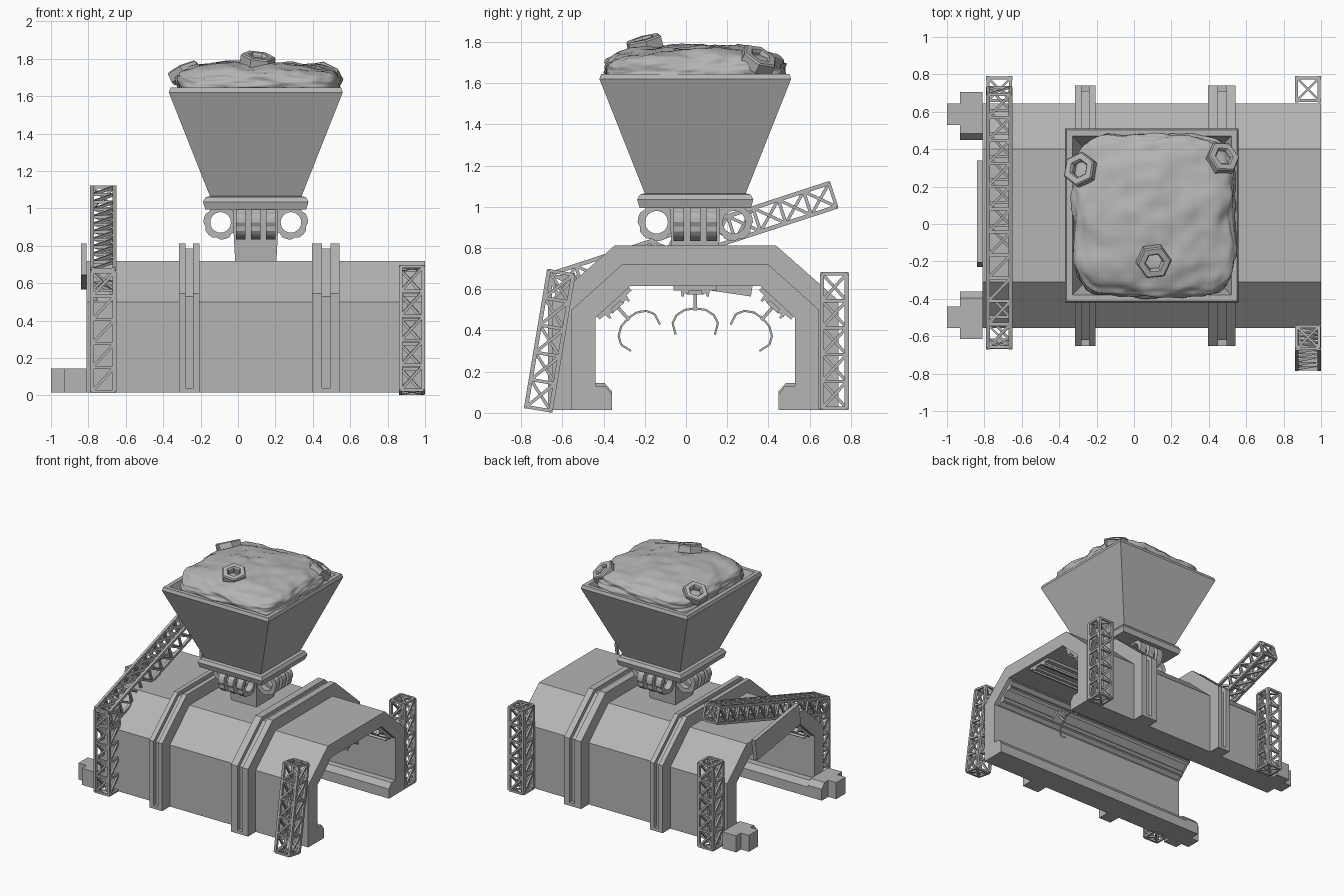
import bpy, bmesh, math
from mathutils import Vector, Matrix, noise

if "Cube" in bpy.data.objects:
    bpy.data.objects.remove(bpy.data.objects["Cube"])

CY = 0.045          # tunnel centre line in y
HX = 0.095          # hopper centre in x

# one dark grey for the whole model
GREY = bpy.data.materials.new("dark_grey")
GREY.diffuse_color = (0.46, 0.46, 0.46, 1)
GREY.use_nodes = True
GREY.node_tree.nodes["Principled BSDF"].inputs["Base Color"].default_value = GREY.diffuse_color


def finish(name, bm, smooth=False):
    bmesh.ops.recalc_face_normals(bm, faces=bm.faces)
    me = bpy.data.meshes.new(name)
    bm.to_mesh(me)
    bm.free()
    me.materials.append(GREY)
    ob = bpy.data.objects.new(name, me)
    bpy.context.collection.objects.link(ob)
    if smooth:
        me.shade_smooth()
    return ob


def extrude_x(name, pts, x0, x1):
    """Extrude a (y, z) outline along x."""
    bm = bmesh.new()
    f = bm.faces.new([bm.verts.new((x0, y, z)) for y, z in pts])
    r = bmesh.ops.extrude_face_region(bm, geom=[f])
    vs = [v for v in r["geom"] if isinstance(v, bmesh.types.BMVert)]
    bmesh.ops.translate(bm, verts=vs, vec=(x1 - x0, 0, 0))
    if not f.is_valid or len(f.link_loops if hasattr(f, "link_loops") else f.loops) == 0:
        pass
    elif all(len(e.link_faces) < 2 for e in f.edges):
        f.normal_flip()
    return finish(name, bm)


def add_box(bm, lo, hi, mat=Matrix()):
    lo, hi = Vector(lo), Vector(hi)
    bmesh.ops.create_cube(bm, size=1, matrix=mat @ Matrix.Translation((lo + hi) / 2)
                          @ Matrix.Diagonal((*(hi - lo), 1)))


def box(name, lo, hi, mat=Matrix()):
    bm = bmesh.new()
    add_box(bm, lo, hi, mat)
    return finish(name, bm)


def add_bar(bm, a, b, w=0.014):
    a, b = Vector(a), Vector(b)
    d = b - a
    m = Matrix.Translation((a + b) / 2) @ d.to_track_quat('Z', 'Y').to_matrix().to_4x4()
    bmesh.ops.create_cube(bm, size=1, matrix=m @ Matrix.Diagonal((w, w, d.length, 1)))


def loft(name, rings, mat=Matrix(), closed=False):
    """Skin a list of equal-length point loops."""
    bm = bmesh.new()
    rows = [[bm.verts.new(mat @ Vector(p)) for p in r] for r in rings]
    n = len(rows[0])
    pairs = list(zip(rows, rows[1:])) + ([(rows[-1], rows[0])] if closed else [])
    for a, b in pairs:
        for i in range(n):
            bm.faces.new((a[i], a[(i + 1) % n], b[(i + 1) % n], b[i]))
    if not closed:
        bm.faces.new(rows[0])
        bm.faces.new(rows[-1])
    return finish(name, bm)


def circle(n, r, z, tooth=0.0):
    rad = [r - tooth * (i % 4 == 3) for i in range(n)]
    return [(q * math.cos(math.tau * i / n), q * math.sin(math.tau * i / n), z) for i, q in enumerate(rad)]


# tunnel shell with inward feet
half_in = [(0.405, 0.015), (0.405, 0.09), (0.435, 0.13), (0.485, 0.13), (0.485, 0.46), (0.315, 0.615)]
half_out = [(0.6, 0.015), (0.6, 0.5), (0.355, 0.72)]


def arch(outer, inner):
    m = lambda pts, s: [(CY + s * y, z) for y, z in pts]
    return m(outer, -1) + m(outer[::-1], 1) + m(inner, 1) + m(inner[::-1], -1)


extrude_x("tunnel_shell", arch(half_out, half_in), -0.81, 1.0)

# reinforcing ribs: two raised strips with a recessed strip between
rib_out = [(0.696, 0.015), (0.696, 0.545), (0.39, 0.813)]
rib_mid = [(0.665, 0.04), (0.665, 0.53), (0.38, 0.785)]
for k, (a, b, c, d) in enumerate([(-0.315, -0.28, -0.24, -0.205), (0.395, 0.45, 0.495, 0.543)]):
    extrude_x(f"rib_{k}_strip_left", arch(rib_out, half_out), a, b)
    extrude_x(f"rib_{k}_strip_right", arch(rib_out, half_out), c, d)
    extrude_x(f"rib_{k}_recess", arch(rib_mid, [(0.6, 0.04)] + half_out[1:]), b, c)
    for s in (-1, 1):
        y0, y1 = sorted((CY + s * 0.6, CY + s * 0.696))
        box(f"rib_{k}_foot", (b, y0, 0.015), (c, y1, 0.04))

# buffer blocks at the feet
for s in (-1, 1):
    pts = [(0.405, 0.015), (0.405, 0.105), (0.44, 0.145), (0.66, 0.145), (0.66, 0.015)]
    extrude_x("buffer_base", [(CY + s * y, z) for y, z in pts], -0.93, -0.81)
    y0, y1 = sorted((CY + s * 0.485, CY + s * 0.6))
    box("buffer_head", (-1.0, y0, 0.015), (-0.93, y1, 0.145))

# crooked sign board on the rear opening
extrude_x("sign_board", [(-0.23, 0.645), (0.315, 0.565), (0.34, 0.73), (-0.205, 0.812)], -0.84, -0.81)


# lattice trusses
def truss(name, p0, p1, n, h=0.06):
    bm = bmesh.new()
    p0, p1 = Vector(p0), Vector(p1)
    d = (p1 - p0).normalized()
    u = Vector((1, 0, 0))
    v = d.cross(u)
    cor = [u * a * h + v * b * h for a, b in ((-1, -1), (1, -1), (1, 1), (-1, 1))]
    at = lambda i: p0.lerp(p1, i / n)
    for i in range(4):
        c, e = cor[i], cor[(i + 1) % 4]
        add_bar(bm, p0 + c, p1 + c, 0.02)
        for j in range(n + 1):
            add_bar(bm, at(j) + c, at(j) + e, 0.016)
            if j < n:
                add_bar(bm, at(j) + c, at(j + 1) + e, 0.015)
    for p in (p0, p1):
        add_bar(bm, p + cor[0], p + cor[2], 0.012)
        add_bar(bm, p + cor[1], p + cor[3], 0.012)
    finish(name, bm)


truss("truss_leg_back_left", (-0.72, 0.72, 0.022), (-0.72, 0.72, 0.675), 5)
truss("truss_leg_front_left", (-0.72, -0.6, 0.022), (-0.72, -0.6, 0.66), 5)
truss("truss_leg_back_right", (0.93, 0.72, 0.022), (0.93, 0.72, 0.675), 5)
truss("truss_leg_leaning", (0.93, -0.716, 0.02), (0.93, -0.606, 0.68), 5)
truss("truss_fallen_beam", (-0.72, -0.64, 0.617), (-0.72, 0.712, 1.057), 11)

# hopper with collar and hollow bowl
square = lambda h, z: [(HX + a * h, CY + b * h, z) for a, b in ((-1, -1), (1, -1), (1, 1), (-1, 1))]
loft("hopper", [square(*p) for p in (
    (0.25, 0.995), (0.27, 0.995), (0.282, 1.035), (0.268, 1.06), (0.245, 1.065),
    (0.465, 1.62), (0.457, 1.645), (0.425, 1.645), (0.4, 1.58), (0.22, 1.12))])

# neck under the hopper
loft("hopper_neck", [square(0.11, 0.71), square(0.12, 0.9), square(0.12, 1.0)])

# clusters of notched rings on each side of the neck
for q in range(4):
    for off in (-0.08, 0.0, 0.08):
        m = (Matrix.Translation((HX, CY, 0.925)) @ Matrix.Rotation(q * math.pi / 2, 4, 'Z')
             @ Matrix.Translation((0.188, off, 0)) @ Matrix.Rotation(math.pi / 2, 4, 'X'))
        loft(f"neck_ring_{q}", [circle(24, 0.092, -0.025, 0.008), circle(24, 0.092, 0.025, 0.008),
                                circle(24, 0.055, 0.025), circle(24, 0.055, -0.025)], m, True)

# lumpy domed rubble filling the hopper
bm = bmesh.new()
bmesh.ops.create_cube(bm, size=2)
bmesh.ops.subdivide_edges(bm, edges=bm.edges, cuts=27, use_grid_fill=True)
for v in bm.verts:
    p = v.co.copy()
    p /= sum(abs(c) ** 5 for c in p) ** 0.2
    lump = noise.noise(p * 2.5) * 0.022 + noise.noise(p * 6.0) * 0.014
    q = Vector((p.x * 0.43, p.y * 0.43, p.z * 0.10 + 0.065 * (1 - (p.x ** 2 + p.y ** 2) / 2)))
    v.co = Vector((HX + 0.012, CY, 1.615)) + q + p.normalized() * lump
finish("rubble", bm, True)

# big hex nuts lying on the rubble
for (x, y, z), (rx, ry, rz) in [((-0.285, 0.29, 1.725), (-14, -24, 20)),
                                ((0.47, 0.35, 1.712), (-28, 25, 10)),
                                ((0.105, -0.2, 1.79), (15, 8, 5))]:
    m = Matrix.Translation((x, y, z)) @ Matrix.Rotation(math.radians(rx), 4, 'X') \
        @ Matrix.Rotation(math.radians(ry), 4, 'Y') @ Matrix.Rotation(math.radians(rz), 4, 'Z')
    loft("hex_nut", [circle(6, 0.094, -0.028), circle(6, 0.094, 0.022), circle(6, 0.086, 0.03),
                     circle(6, 0.054, 0.03), circle(6, 0.046, 0.02), circle(6, 0.046, -0.028)], m, True)

# ceiling rails, each carrying a two-pronged claw
prong = [(0.0, 0.108), (0.05, 0.115), (0.09, 0.14), (0.11, 0.18), (0.095, 0.235)]
for tag, (y, z, ang) in {"left": (-0.355, 0.538, 42.4), "centre": (CY, 0.615, 0),
                         "right": (0.445, 0.538, -42.4)}.items():
    m = Matrix.Translation((0, y, z)) @ Matrix.Rotation(math.radians(ang), 4, 'X')
    bm = bmesh.new()
    add_box(bm, (-0.78, -0.105, -0.02), (0.97, 0.105, 0.0), m)
    for s in (-1, 1):
        for t0, t1, n0, n1 in ((0.03, 0.07, 0.035, 0.02), (0.055, 0.067, 0.05, 0.03)):
            a, b = sorted((s * t0, s * t1))
            add_box(bm, (-0.78, a, -n0), (0.97, b, -n1), m)
    finish(f"rail_{tag}", bm)
    bm = bmesh.new()
    P = lambda t, n: m @ Vector((0.45, t, -n))
    add_box(bm, (0.41, -0.04, -0.04), (0.49, 0.04, -0.02), m)
    add_bar(bm, P(0, 0.02), P(0, 0.118), 0.016)
    for s in (-1, 1):
        for (t0, n0), (t1, n1) in zip(prong, prong[1:]):
            add_bar(bm, P(s * t0, n0), P(s * t1, n1), 0.01)
    finish(f"claw_{tag}", bm)
